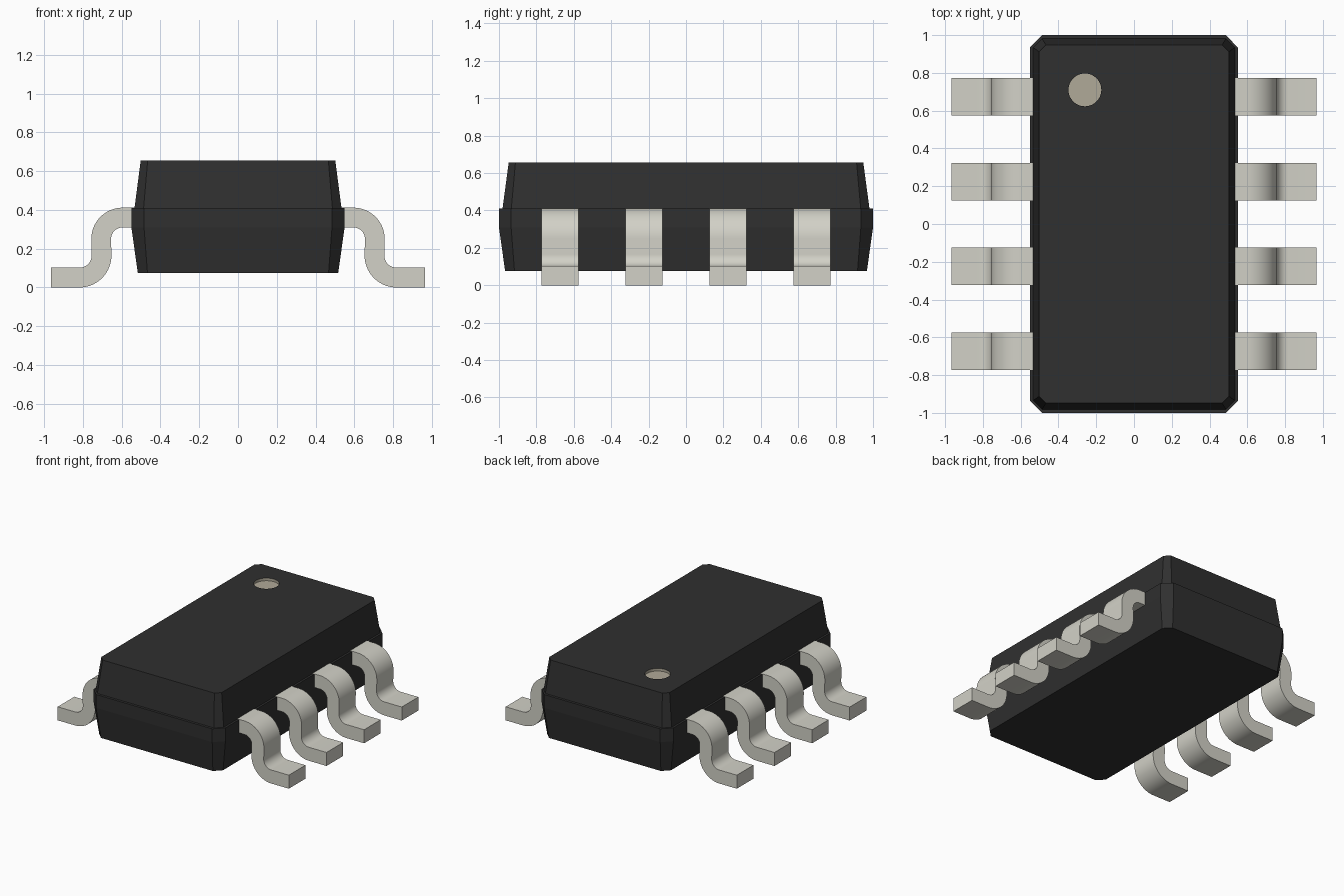
import bpy, bmesh, math

if "Cube" in bpy.data.objects:
    bpy.data.objects.remove(bpy.data.objects["Cube"], do_unlink=True)


def material(name, rgb):
    m = bpy.data.materials.new(name)
    m.use_nodes = True
    m.diffuse_color = (*rgb, 1)
    m.node_tree.nodes["Principled BSDF"].inputs["Base Color"].default_value = (*rgb, 1)
    return m


BLACK = material("black_plastic", (0.029, 0.029, 0.029))
METAL = material("pin_metal", (0.645, 0.638, 0.572))
MARK = material("tan_mark", (0.435, 0.398, 0.316))


def finish(bm, name, mats):
    bmesh.ops.recalc_face_normals(bm, faces=bm.faces[:])
    mesh = bpy.data.meshes.new(name)
    bm.to_mesh(mesh)
    bm.free()
    ob = bpy.data.objects.new(name, mesh)
    bpy.context.collection.objects.link(ob)
    for m in mats:
        mesh.materials.append(m)
    return ob


def bridge(bm, a, b):
    n = len(a)
    return [bm.faces.new((a[i], a[(i + 1) % n], b[(i + 1) % n], b[i])) for i in range(n)]


def ring_edges(bm, ring):
    n = len(ring)
    return [bm.edges.get((ring[i], ring[(i + 1) % n])) for i in range(n)]


def octagon(bm, hx, hy, c, z):
    """Rectangle with chamfered corners."""
    pts = [(hx, -hy + c), (hx, hy - c), (hx - c, hy), (-hx + c, hy),
           (-hx, hy - c), (-hx, -hy + c), (-hx + c, -hy), (hx - c, -hy)]
    return [bm.verts.new((x, y, z)) for x, y in pts]


# Body: stacked chamfered sections with a small ledge at the parting line
bm = bmesh.new()
sections = [(0.517, 0.967, 0.05, 0.075), (0.55, 1.0, 0.065, 0.31),
            (0.55, 1.0, 0.065, 0.41), (0.534, 0.981, 0.047, 0.41),
            (0.502, 0.948, 0.036, 0.655)]
rings = [octagon(bm, *s) for s in sections]
bm.faces.new(rings[0])
for lower, upper in zip(rings, rings[1:]):
    bridge(bm, lower, upper)

# Round recess marking the first pin
N, R, DEPTH = 48, 0.087, 0.02
circles = [[bm.verts.new((-0.26 + R * math.cos(2 * math.pi * i / N),
                          0.71 + R * math.sin(2 * math.pi * i / N), z))
            for i in range(N)] for z in (0.655, 0.655 - DEPTH)]
marked = bridge(bm, *circles) + [bm.faces.new(circles[1])]
for f in marked:
    f.material_index = 1
edges = ring_edges(bm, rings[-1]) + ring_edges(bm, circles[0])
bmesh.ops.triangle_fill(bm, edges=edges, use_beauty=True, normal=(0, 0, 1))
finish(bm, "body", [BLACK, MARK])


# Gull-wing pin: side profile with two rounded bends
def arc(cx, cz, r, start, end, steps=14):
    return [(cx + r * math.cos(math.radians(start + (end - start) * i / steps)),
             cz + r * math.sin(math.radians(start + (end - start) * i / steps)))
            for i in range(steps + 1)]


UP, LOW = (0.595, 0.25), (0.818, 0.165)
profile = ([(0.48, 0.412)] + arc(*UP, 0.162, 90, 0)
           + arc(*LOW, 0.063, 180, 270) + [(0.965, 0.102), (0.965, 0.0)]
           + arc(*LOW, 0.165, 270, 180) + arc(*UP, 0.06, 0, 90) + [(0.48, 0.31)])


def pin(name, side, y):
    bm = bmesh.new()
    ends = [[bm.verts.new((side * x, y + w, z)) for x, z in profile] for w in (-0.099, 0.099)]
    bridge(bm, *ends)
    for e in ends:
        bm.faces.new(e)
    return finish(bm, name, [METAL])


pins = []
for side, label in ((1, "left"), (-1, "right")):
    for i in range(4):
        pins.append(pin(f"pin_{label}_{i + 1}", side, -0.673 + i * 0.4487))

bpy.ops.object.select_all(action='DESELECT')
for p in pins:
    p.select_set(True)
bpy.context.view_layer.objects.active = pins[0]
bpy.ops.object.shade_smooth_by_angle(angle=math.radians(30))
